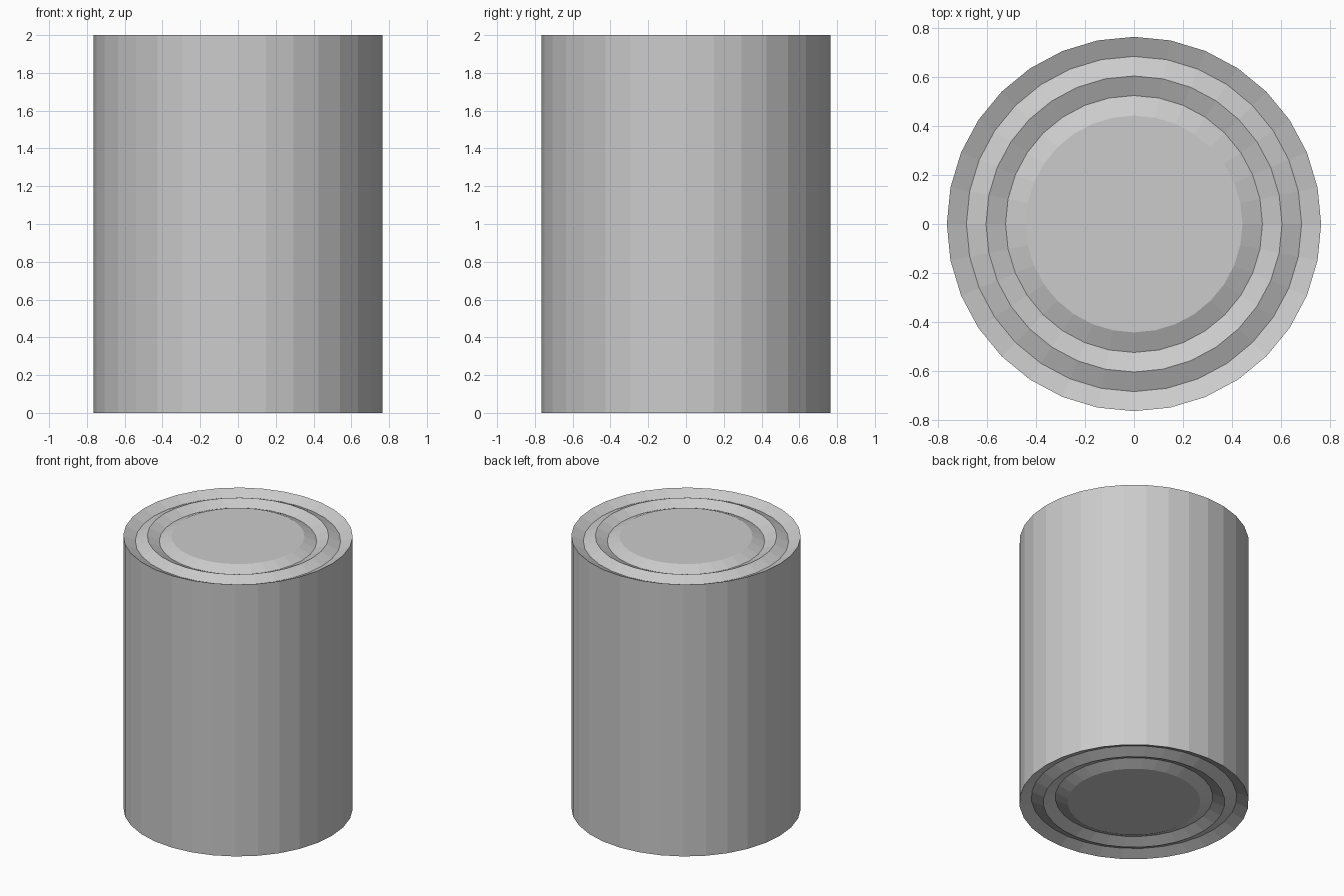
import bpy, bmesh
from math import sin, cos, pi

if "Cube" in bpy.data.objects:
    bpy.data.objects.remove(bpy.data.objects["Cube"])

SIDES = 32
HEIGHT = 2.0
# End-cap profile: radius and depth of each ring, from outer rim to centre disc
CAP = [(0.765, 0.0), (0.685, 0.037), (0.605, 0.0), (0.525, 0.037), (0.443, 0.0)]

bm = bmesh.new()


def ring(r, z):
    return [bm.verts.new((r * cos(2 * pi * i / SIDES), r * sin(2 * pi * i / SIDES), z))
            for i in range(SIDES)]


# Bottom cap from centre out, side wall, then top cap from rim in
profile = [(r, d) for r, d in reversed(CAP)] + [(r, HEIGHT - d) for r, d in CAP]
rings = [ring(r, z) for r, z in profile]
for a, b in zip(rings, rings[1:]):
    for i in range(SIDES):
        j = (i + 1) % SIDES
        bm.faces.new((a[i], a[j], b[j], b[i]))

# Flat centre discs
bm.faces.new(rings[0][::-1])
bm.faces.new(rings[-1])
bmesh.ops.recalc_face_normals(bm, faces=bm.faces[:])

mesh = bpy.data.meshes.new("can_body")
bm.to_mesh(mesh)
bm.free()
bpy.context.collection.objects.link(bpy.data.objects.new("can_body", mesh))
